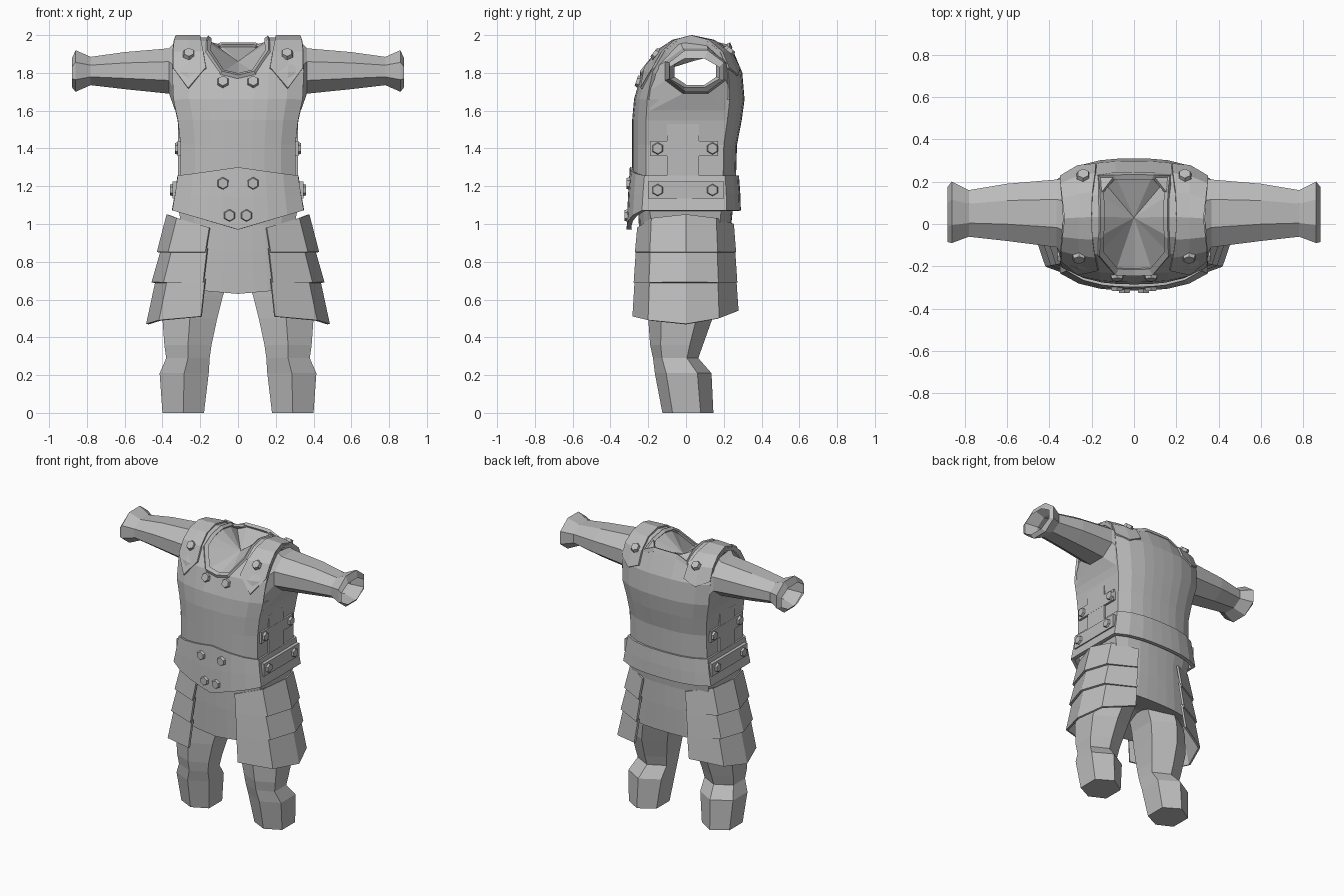
import bpy, bmesh, math
from mathutils import Vector, Matrix

cube = bpy.data.objects.get("Cube")
if cube:
    bpy.data.objects.remove(cube, do_unlink=True)

GREY = (0.5, 0.5, 0.5, 1)
mat = bpy.data.materials.new("plain grey")
mat.use_nodes = True
mat.diffuse_color = GREY
mat.node_tree.nodes["Principled BSDF"].inputs["Base Color"].default_value = GREY


def finish(name, bm, thick=0, mirror=False):
    bmesh.ops.remove_doubles(bm, verts=bm.verts[:], dist=0.0005)
    loose = [v for v in bm.verts if not v.link_faces]
    bmesh.ops.delete(bm, geom=loose, context='VERTS')
    bmesh.ops.recalc_face_normals(bm, faces=bm.faces[:])
    me = bpy.data.meshes.new(name)
    bm.to_mesh(me)
    bm.free()
    me.materials.append(mat)
    ob = bpy.data.objects.new(name, me)
    bpy.context.scene.collection.objects.link(ob)
    if thick:
        mod = ob.modifiers.new("thickness", 'SOLIDIFY')
        mod.thickness, mod.offset = thick, 0
    if mirror:
        ob.modifiers.new("mirror", 'MIRROR').use_mirror_merge = False


def loft(name, rows, closed=True, thick=0, mirror=False, keep=None, skip=None):
    """Skin rows of points; keep drops vertices, skip drops faces."""
    bm = bmesh.new()
    grid = [[bm.verts.new(p) for p in row] for row in rows]
    n = len(rows[0])
    for a, b in zip(grid, grid[1:]):
        for i in range(n if closed else n - 1):
            j = (i + 1) % n
            quad = [a[i], a[j], b[j], b[i]]
            if skip and skip(quad):
                continue
            if keep:
                quad = [v for v in quad if keep(v.co)]
            if len(quad) > 2:
                bm.faces.new(quad)
    finish(name, bm, thick, mirror)


# Body cross-section shared by breastplate, belt and tunic
FRACS = [-1, -.76, -.47, -.25, 0, .25, .47, .76, 1]


def bulge(f):
    return 1 - .1 * f ** 2 - .15 * f ** 4


def ring(z, w, yf, yb, dip=0):
    front = [(w * f, yf * bulge(f), z + dip * (1 - abs(f))) for f in FRACS]
    back = [(w * f, yb * bulge(f), z) for f in reversed(FRACS)]
    mid = (yf + yb) / 2
    return front + [(w, mid, z)] + back + [(-w, mid, z)]


# Breastplate: height, half width, front, back
BODY = [(1.12, .31, -.27, .26), (1.25, .295, -.275, .255), (1.42, .295, -.275, .26),
        (1.55, .31, -.275, .285), (1.66, .335, -.265, .3), (1.8, .345, -.225, .288),
        (1.91, .345, -.14, .228), (1.96, .34, -.06, .14), (1.978, .335, .035, .035)]


def skin(x, z, back=False):
    for a, b in zip(BODY, BODY[1:]):
        if z <= b[0]:
            t = (z - a[0]) / (b[0] - a[0])
            w, yf, yb = (p + (q - p) * t for p, q in zip(a[1:], b[1:]))
            return Vector((x, (yb if back else yf) * bulge(min(1, x / w)), z))


def outside_neck(co):
    return abs(co.x) > .12 or co.z < (1.85 if co.y < 0 else 1.95)


def armhole(quad):
    return min(v.co.z for v in quad) > 1.65 and min(abs(v.co.x) for v in quad) > .33


rows = [ring(*r) for r in BODY]
x, y, z = rows[5][4]
rows[5][4] = (x, y, z - .02)
for i in (13, 14, 15):
    x, y, z = rows[6][i]
    rows[6][i] = (x, y, z + .032)
loft("breastplate", rows, thick=.02, keep=outside_neck, skip=armhole)

# Neck opening: raised rim and shallow inner lining
RIGHT_SIDE = [(6, 6), (7, 6), (8, 6), (7, 12), (6, 12)]
LEFT_SIDE = [(6, 16), (7, 16), (8, 2), (7, 2), (6, 2)]
loop = [(5, 3), (5, 4), (5, 5)] + RIGHT_SIDE + [(6, 13), (6, 14), (6, 15)] + LEFT_SIDE
rim = [Vector(rows[r][c]) for r, c in loop]
centre = Vector((0, .03, 1.86))
loft("neck_lining", [rim, [centre] * len(rim)])
loft("neck_rim", [[p + (p - centre) * k for p in rim] for k in (-.06, .06)] , thick=.03)

# Belt with pointed front
loft("belt", [ring(1.255, .308, -.285, .268, .045), ring(1.16, .322, -.295, .275, -.02),
              ring(1.07, .338, -.302, .278, -.10)], thick=.025)

# Tunic below the belt
hem = ring(.66, .34, -.245, .235, -.03)
loft("tunic", [ring(1.1, .32, -.255, .25), ring(1.0, .3, -.25, .24),
               ring(.85, .31, -.25, .24), hem, [(0, 0, .72)] * len(hem)])

# Three overlapping hip plates on each side
HIP = [(.19, -.275), (.405, -.195), (.47, 0), (.41, .17), (.21, .27)]
TOP_EDGE = [-.05, 0, .02, 0, -.03]
LOW_EDGE = [.02, 0, -.02, .01, .05]
FLAT = [0, 0, 0, 0, 0]
for name, z1, s1, e1, z0, s0, e0 in [
        ("lower_hip_plate", .71, .91, FLAT, .49, 1.02, LOW_EDGE),
        ("middle_hip_plate", .87, .85, FLAT, .69, .96, FLAT),
        ("upper_hip_plate", 1.03, .79, TOP_EDGE, .85, .9, FLAT)]:
    rows = [[(px * s, py * (.6 + .4 * s), zz + d) for (px, py), d in zip(HIP, e)]
            for zz, s, e in ((z1, s1, e1), (z0, s0, e0))]
    loft(name, rows, closed=False, thick=.014, mirror=True)

# Trouser legs: height, centre x, half width, front, back
LEG = [(.72, .19, .15, -.17, .17), (.62, .225, .145, -.19, .17), (.5, .255, .145, -.2, .14),
       (.36, .265, .125, -.19, .09), (.29, .265, .115, -.175, .065),
       (.21, .285, .13, -.165, .135), (0, .29, .11, -.125, .145)]
rows = []
for z, c, r, f, b in LEG:
    m, h = (f + b) / 2, (b - f) / 2
    rows.append([(c, f, z), (c + r, m - h * .6, z), (c + r, m + h * .5, z),
                 (c, b, z), (c - r, m + h * .5, z), (c - r, m - h * .6, z)])
rows.append([(.29, .01, 0)] * 6)
loft("trouser_leg", rows, mirror=True)

# Sleeves grow from the armhole outline: x, centre z, half height, centre y, half depth
ARMHOLE = [(.215, 1.85), (.11, 1.945), (-.03, 1.962), (-.16, 1.83),
           (-.2, 1.7), (-.19, 1.6), (.21, 1.6), (.23, 1.72)]
SLEEVE = [(.365, 1.81, .12, .05, .16), (.6, 1.812, .098, .055, .135),
          (.78, 1.81, .075, .05, .11), (.86, 1.81, .11, .055, .145), (.88, 1.80, .075, .045, .13)]
rows = [[(.333, y, z) for y, z in ARMHOLE]]
k = 1 / math.cos(math.pi / 8)
angles = [math.pi * (i + .5) / 4 for i in range(8)]
for x, zc, rz, yc, ry in SLEEVE:
    rows.append([(x, yc + ry * k * math.cos(a), zc + rz * k * math.sin(a)) for a in angles])
loft("sleeve", rows, mirror=True)

# Shoulder straps with a pointed front end: inner x, outer x, edge z, middle z, behind
STRAP = [(.165, .342, 1.82, 1.71, False), (.18, .342, 1.9, 1.9, False),
         (.195, .337, 1.955, 1.955, False), (.2, .328, 1.978, 1.978, False),
         (.195, .337, 1.955, 1.955, True), (.18, .342, 1.9, 1.9, True),
         (.175, .342, 1.82, 1.78, True)]
rows = [[skin(i, e, b), skin(.26, m, b), skin(o, e, b)] for i, o, e, m, b in STRAP]
loft("shoulder_strap", rows, closed=False, thick=.044, mirror=True)


# Side buckle plates
def plate(name, centre, size):
    bm = bmesh.new()
    bmesh.ops.create_cube(bm, size=1, matrix=Matrix.Translation(centre) @ Matrix.Diagonal((*size, 1)))
    finish(name, bm, mirror=True)


plate("side_strap_upper", (.304, -.01, 1.4), (.03, .36, .08))
plate("side_strap_lower", (.332, 0, 1.18), (.03, .4, .09))
plate("side_strap_upright", (.306, -.015, 1.37), (.024, .17, .32))


# Hexagonal rivets
def rivet(name, pos, normal):
    bm = bmesh.new()
    turn = Vector(normal).to_track_quat('Z', 'Y').to_matrix().to_4x4()
    bmesh.ops.create_cone(bm, cap_ends=True, segments=6, radius1=.035, radius2=.028,
                          depth=.022, matrix=Matrix.Translation(pos) @ turn)
    finish(name, bm, mirror=True)


FRONT, SIDE = (0, -1, 0), (1, 0, 0)
rivet("chest_rivet", skin(.08, 1.755) + Vector((0, -.016, 0)), (0, -1, .35))
rivet("belt_upper_rivet", (.08, -.305, 1.215), FRONT)
rivet("belt_lower_rivet", (.045, -.315, 1.045), FRONT)
rivet("strap_front_rivet", skin(.26, 1.885) + Vector((0, -.02, .018)), (0, -1, .8))
rivet("strap_back_rivet", skin(.24, 1.9, True) + Vector((0, .018, .02)), (0, .8, 1))
for y in (-.15, .14):
    rivet("side_upper_rivet", (.323, y, 1.4), SIDE)
    rivet("side_lower_rivet", (.35, y, 1.18), SIDE)
